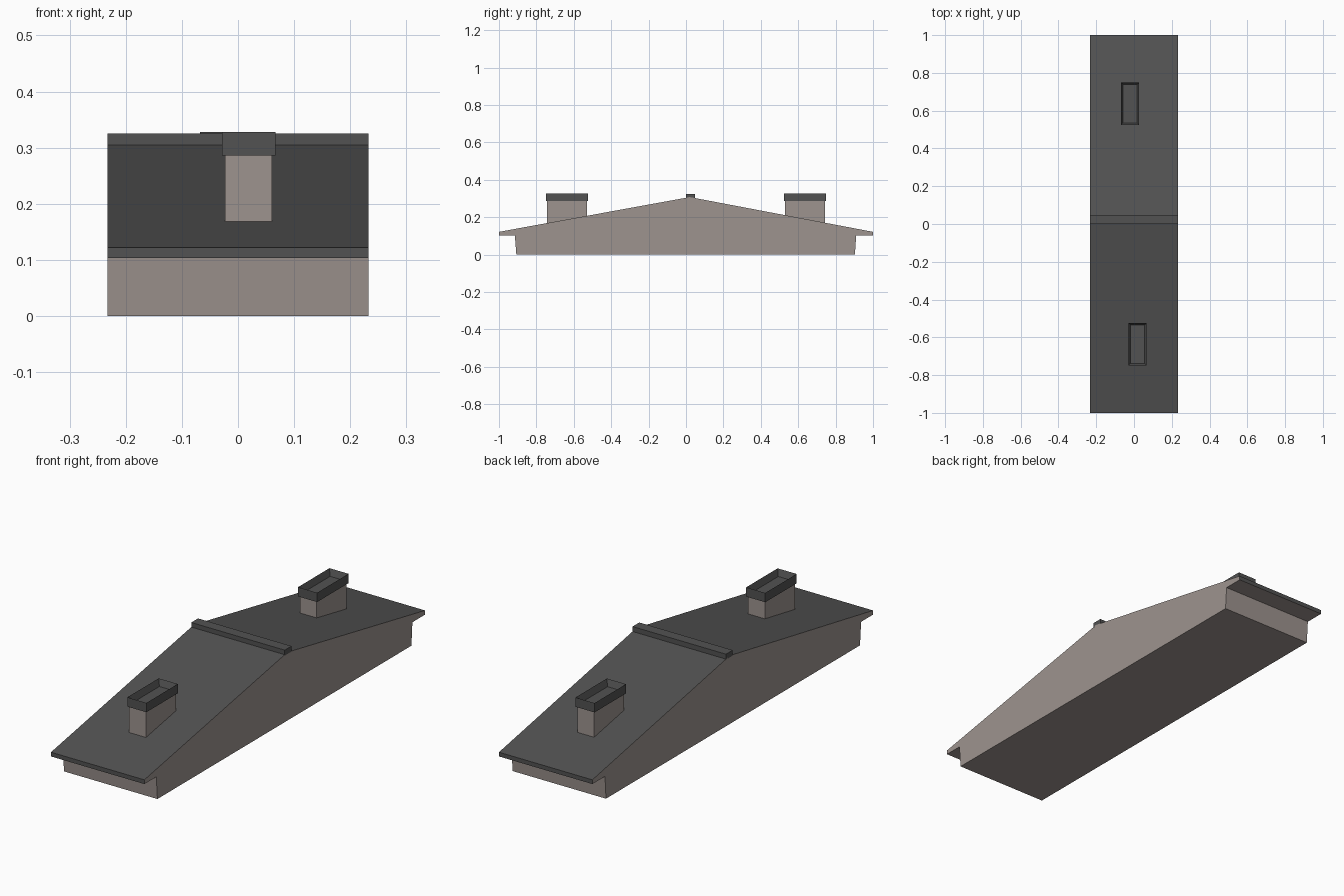
import bpy, bmesh

if "Cube" in bpy.data.objects:
    bpy.data.objects.remove(bpy.data.objects["Cube"])

HALF_W = 0.233


def material(name, rgb):
    m = bpy.data.materials.new(name)
    m.diffuse_color = (*rgb, 1)
    m.use_nodes = True
    m.node_tree.nodes["Principled BSDF"].inputs["Base Color"].default_value = m.diffuse_color
    return m


STONE = material("warm grey stone", (0.34, 0.295, 0.275))
SLATE = material("dark grey slate", (0.085, 0.085, 0.085))


def finish(name, bm, mats):
    bmesh.ops.recalc_face_normals(bm, faces=bm.faces)
    me = bpy.data.meshes.new(name)
    for m in mats:
        me.materials.append(m)
    bm.normal_update()
    # Slate on the upward slopes and the eave fascias
    if len(mats) > 1:
        for f in bm.faces:
            c = f.calc_center_median()
            if f.normal.z > 0.5 or abs(c.y) > 0.99:
                f.material_index = 1
    bm.to_mesh(me)
    bm.free()
    ob = bpy.data.objects.new(name, me)
    bpy.context.collection.objects.link(ob)
    return ob


def box_mesh(x0, x1, y0, y1, z0, z1):
    bm = bmesh.new()
    bmesh.ops.create_cube(bm, size=1)
    for v in bm.verts:
        v.co = (x1 if v.co.x > 0 else x0,
                y1 if v.co.y > 0 else y0,
                z1 if v.co.z > 0 else z0)
    return bm


# Gable body: side profile with overhanging eaves, extruded across the width
profile = [(-0.907, 0), (-0.915, 0.103), (-1, 0.103), (-1, 0.122), (0.02, 0.308),
           (1, 0.122), (1, 0.103), (0.91, 0.103), (0.903, 0)]
bm = bmesh.new()
face = bm.faces.new([bm.verts.new((-HALF_W, y, z)) for y, z in profile])
ext = bmesh.ops.extrude_face_region(bm, geom=[face])["geom"]
bmesh.ops.translate(bm, vec=(2 * HALF_W, 0, 0),
                    verts=[g for g in ext if isinstance(g, bmesh.types.BMVert)])
finish("gabled_roof_body", bm, [STONE, SLATE])

# Ridge cap
finish("ridge_cap", box_mesh(-HALF_W, HALF_W, 0.0, 0.048, 0.3, 0.325), [SLATE])


# Chimneys: stone stack with a hollow slate cap
def chimney(label, cx, cy, base):
    finish(label + "_chimney_stack",
           box_mesh(cx - 0.042, cx + 0.042, cy - 0.107, cy + 0.107, base, 0.29), [STONE])
    bm = box_mesh(cx - 0.0475, cx + 0.0475, cy - 0.112, cy + 0.112, 0.286, 0.328)
    bm.normal_update()
    top = max(bm.faces, key=lambda f: f.calc_center_median().z)
    bmesh.ops.inset_region(bm, faces=[top], thickness=0.015)
    bmesh.ops.translate(bm, vec=(0, 0, -0.03), verts=top.verts)
    finish(label + "_chimney_cap", bm, [SLATE])


chimney("front", 0.019, -0.636, 0.15)
chimney("back", -0.0205, 0.637, 0.15)
